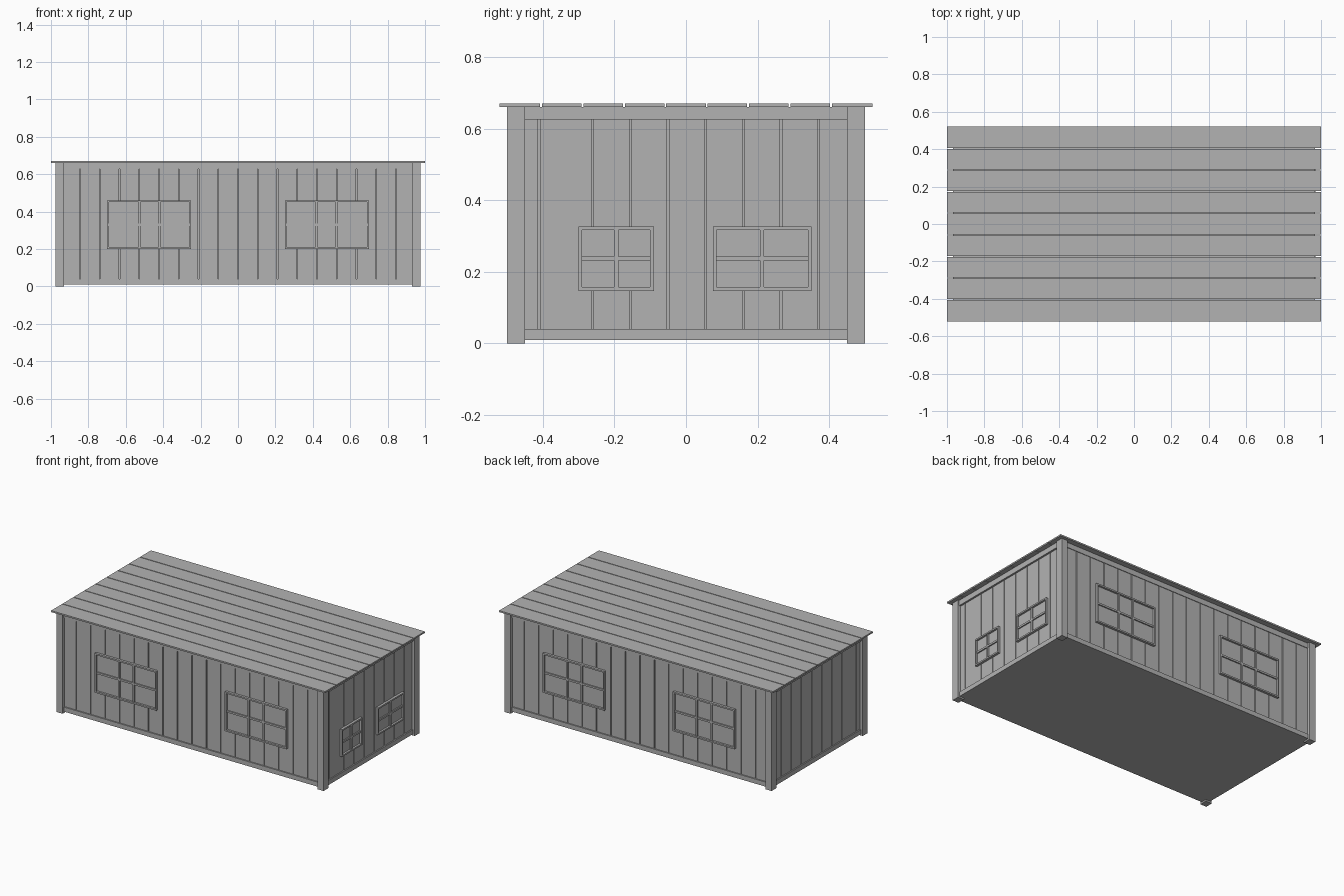
import bpy
from mathutils import Vector, Matrix

cube = bpy.data.objects.get("Cube")
if cube:
    bpy.data.objects.remove(cube, do_unlink=True)

grey = bpy.data.materials.new("plain grey")
grey.use_nodes = True
colour = (0.45, 0.45, 0.45, 1)
grey.diffuse_color = colour
grey.node_tree.nodes["Principled BSDF"].inputs["Base Color"].default_value = colour

WALL_X, WALL_Y = 0.955, 0.48      # outer faces of the planks
GAP = 0.005                       # groove between boards


def box(name, x, y, z):
    """Box from (low, high) pairs on each axis."""
    bpy.ops.mesh.primitive_cube_add(size=1)
    ob = bpy.context.object
    ob.name = name
    size = Vector([b - a for a, b in (x, y, z)])
    mid = Vector([(a + b) / 2 for a, b in (x, y, z)])
    ob.data.transform(Matrix.Translation(mid) @ Matrix.Diagonal(size).to_4x4())
    ob.data.materials.append(grey)
    return ob


def on_wall(name, side, u, depth, z):
    """Box on a wall: u runs along it, depth is measured out from its face."""
    axis, sign = side
    base = WALL_X if axis == "x" else WALL_Y
    d = sorted(sign * (base + e) for e in depth)
    return box(name, d, u, z) if axis == "x" else box(name, u, d, z)


def boards(name, side, edges):
    for i, (a, b) in enumerate(zip(edges, edges[1:])):
        on_wall(f"{name}_{i + 1}", side, (a + GAP / 2, b - GAP / 2),
                (-0.012, 0), (0.012, 0.655))


def window(name, side, u, z, uprights, rail):
    """Pane, four frame bars and the glazing bars."""
    t, w = 0.01, 0.006
    out = (-0.01, 0.016)
    on_wall(name + "_pane", side, u, (-0.01, 0.003), z)
    for tag, a in (("left", u[0]), ("right", u[1] - t)):
        on_wall(f"{name}_frame_{tag}", side, (a, a + t), out, z)
    for tag, a in (("bottom", z[0]), ("top", z[1] - t)):
        on_wall(f"{name}_frame_{tag}", side, (u[0] + t, u[1] - t), out, (a, a + t))
    for c in uprights:
        on_wall(name + "_upright", side, (c - w, c + w), (0, 0.012),
                (z[0] + t, z[1] - t))
    on_wall(name + "_rail", side, (u[0] + t, u[1] - t), (0, 0.011),
            (rail - w, rail + w))


FRONT, BACK, LEFT, RIGHT = ("y", -1), ("y", 1), ("x", 1), ("x", -1)

# Solid body and floor behind the boards
box("body", (-0.945, 0.945), (-0.47, 0.47), (0.01, 0.66))

# Wall boards
long_edges = [0.1056 * i for i in range(-9, 10)]
short_edges = [-0.48, -0.41, -0.26, -0.155, -0.05, 0.055, 0.16, 0.265, 0.37, 0.48]
for name, side in (("front", FRONT), ("back", BACK)):
    boards(name + "_board", side, long_edges)
    on_wall(name + "_sill", side, (-0.93, 0.93), (-0.01, 0.008), (0.01, 0.04))
    on_wall(name + "_beam", side, (-0.93, 0.93), (-0.01, 0.004), (0.627, 0.66))
    for tag, s in (("left", 1), ("right", -1)):
        window(f"{name}_{tag}_window", side, sorted((s * 0.25, s * 0.7)),
               (0.2, 0.46), (s * 0.42, s * 0.527), 0.33)
for name, side in (("left", LEFT), ("right", RIGHT)):
    boards(name + "_board", side, short_edges)
    on_wall(name + "_sill", side, (-0.45, 0.45), (-0.01, 0.008), (0.01, 0.04))
    on_wall(name + "_beam", side, (-0.45, 0.45), (-0.01, 0.012), (0.625, 0.66))

# Small windows on the left end
window("left_end_front_window", LEFT, (-0.3, -0.09), (0.147, 0.327), (-0.195,), 0.237)
window("left_end_back_window", LEFT, (0.075, 0.35), (0.147, 0.327), (0.212,), 0.237)

# Corner posts
for sx in (-1, 1):
    for sy in (-1, 1):
        box("corner_post", sorted((sx * 0.93, sx * 0.975)),
            sorted((sy * 0.45, sy * 0.5)), (0, 0.66))

# Flat roof planks
count, half = 9, 0.52
step = 2 * half / count
for i in range(count):
    a = -half + i * step
    box(f"roof_plank_{i + 1}", (-1, 1), (a + (GAP / 2 if i else 0),
        a + step - (GAP / 2 if i < count - 1 else 0)), (0.66, 0.67))
